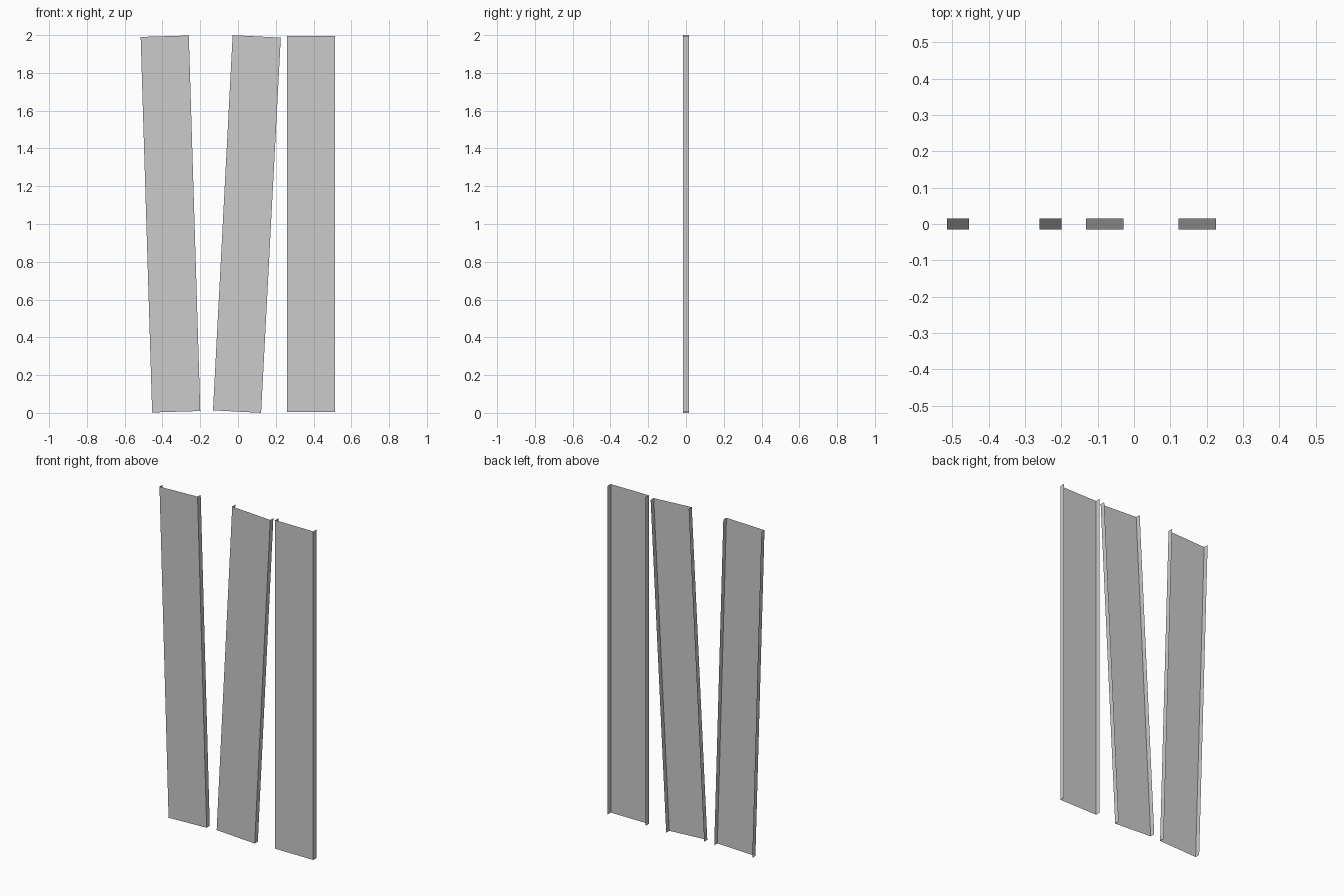
import bpy
import bmesh
from math import radians

if "Cube" in bpy.data.objects:
    bpy.data.objects.remove(bpy.data.objects["Cube"])

WIDTH, LENGTH, DEPTH = 0.255, 1.989, 0.03


def channel_panel(name, x, tilt):
    # Thin sheet channel: flat front plate with a flange folded back on each side
    w, d, h = WIDTH / 2, DEPTH / 2, LENGTH / 2
    profile = [(-w, d), (-w, -d), (w, -d), (w, d)]
    bm = bmesh.new()
    low = [bm.verts.new((px, py, -h)) for px, py in profile]
    high = [bm.verts.new((px, py, h)) for px, py in profile]
    for i in range(len(profile) - 1):
        bm.faces.new((low[i], low[i + 1], high[i + 1], high[i]))
    mesh = bpy.data.meshes.new(name)
    bm.to_mesh(mesh)
    bm.free()
    obj = bpy.data.objects.new(name, mesh)
    obj.location = (x, 0, 1)
    obj.rotation_euler = (0, radians(tilt), 0)
    bpy.context.collection.objects.link(obj)


# Three panels side by side, two of them leaning
channel_panel("left_panel", -0.3575, -1.75)
channel_panel("middle_panel", 0.047, 3.0)
channel_panel("right_panel", 0.387, 0.0)
